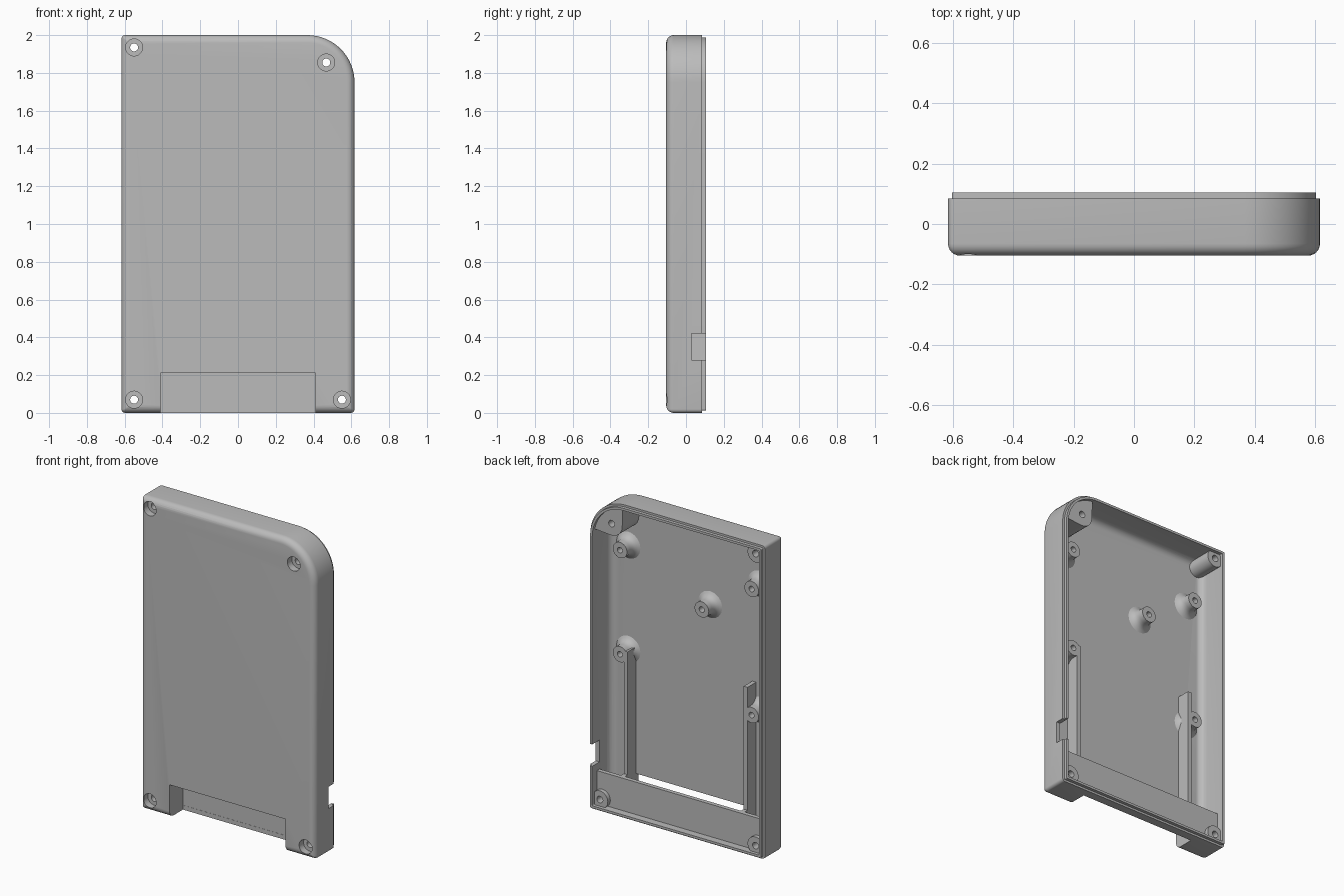
import bpy, bmesh
from math import sin, cos, pi, radians

cube = bpy.data.objects.get("Cube")
if cube:
    bpy.data.objects.remove(cube, do_unlink=True)

grey = bpy.data.materials.new("plain grey plastic")
grey.use_nodes = True
grey.diffuse_color = (0.5, 0.5, 0.5, 1)
grey.node_tree.nodes["Principled BSDF"].inputs["Base Color"].default_value = (0.5, 0.5, 0.5, 1)

W, H = 0.617, 2.0          # half width, height
FRONT, STEP, BACK = -0.105, 0.085, 0.105
FLOOR = -0.083             # inner face of the front panel
POST_TOP = 0.084


def loft(bm, rings):
    """Skin a list of equal-length rings and cap both ends."""
    loops = [[bm.verts.new(p) for p in ring] for ring in rings]
    n = len(loops[0])
    faces = [bm.faces.new((a[i], a[(i + 1) % n], b[(i + 1) % n], b[i]))
             for a, b in zip(loops, loops[1:]) for i in range(n)]
    faces += [bm.faces.new(loops[0]), bm.faces.new(loops[-1])]
    bmesh.ops.recalc_face_normals(bm, faces=faces)


def box(bm, x, y, z):
    corners = ((x[0], z[0]), (x[1], z[0]), (x[1], z[1]), (x[0], z[1]))
    loft(bm, [[(a, d, c) for a, c in corners] for d in y])


def lathe(bm, x, z, profile, n=32):
    """Turn (radius, y) pairs about an axis along y."""
    loft(bm, [[(x + r * cos(2 * pi * i / n), y, z + r * sin(2 * pi * i / n))
               for i in range(n)] for r, y in profile])


def finish(name, bm):
    mesh = bpy.data.meshes.new(name)
    bm.to_mesh(mesh)
    bm.free()
    mesh.materials.append(grey)
    obj = bpy.data.objects.new(name, mesh)
    bpy.context.collection.objects.link(obj)
    return obj


def part(name, build, *cutters):
    """Make an object, cut it and smooth its curved faces."""
    bm = bmesh.new()
    build(bm)
    obj = finish(name, bm)
    bpy.ops.object.select_all(action='DESELECT')
    bpy.context.view_layer.objects.active = obj
    obj.select_set(True)
    for cutter in cutters:
        mod = obj.modifiers.new("cut", 'BOOLEAN')
        mod.operation, mod.solver, mod.object = 'DIFFERENCE', 'EXACT', cutter
        bpy.ops.object.modifier_apply(modifier=mod.name)
    bpy.ops.object.shade_smooth_by_angle(angle=radians(30))
    return obj


def outline(inset, y):
    """Case outline with one large corner, shrunk by inset."""
    ring = []
    for sx, top, radius, start in ((1, 1, 0.25, 0), (-1, 1, 0.02, 90),
                                   (-1, 0, 0.02, 180), (1, 0, 0.02, 270)):
        r = max(radius - inset, 0.006)
        cx = sx * (W - inset - r)
        cz = H - inset - r if top else inset + r
        steps = 16 if radius > 0.1 else 5
        for i in range(steps + 1):
            a = radians(start + 90 * i / steps)
            ring.append((cx + r * cos(a), y, cz + r * sin(a)))
    return ring


# Cutters: stepped screw holes, front recess and side port
SCREWS = ((-0.55, 1.935), (0.467, 1.855), (-0.55, 0.07), (0.55, 0.07))
bm = bmesh.new()
for x, z in SCREWS:
    lathe(bm, x, z, ((0.045, -0.2), (0.045, -0.06), (0.021, -0.06), (0.021, 0.2)))
screw_cutter = finish("screw_cutter", bm)
bm = bmesh.new()
box(bm, (-0.41, 0.41), (-0.2, 0.03), (-0.1, 0.21))
box(bm, (0.5, 0.7), (0.03, 0.2), (0.28, 0.42))
opening_cutter = finish("opening_cutter", bm)
for cutter in (screw_cutter, opening_cutter):
    cutter.hide_render = True
    cutter.hide_set(True)


# Hollow tray: rounded front, stepped back rim, rounded inner floor
def build_shell(bm):
    r, q = 0.04, 0.045
    quarter = [pi / 2 * i / 6 for i in range(7)]
    rings = [outline(r - r * sin(a), FRONT + r - r * cos(a)) for a in quarter]
    rings += [outline(0, STEP), outline(0.013, STEP), outline(0.013, BACK),
              outline(0.028, BACK)]
    rings += [outline(0.028 + q - q * cos(a), FLOOR + q - q * sin(a)) for a in quarter]
    loft(bm, rings)


part("case_shell", build_shell, opening_cutter, screw_cutter)


# Screw posts in the three small corners
for name, (x, z) in zip(("top_right_post", "", "bottom_right_post", "bottom_left_post"), SCREWS):
    if name:
        part(name, lambda b: lathe(b, x, z, ((0.056, -0.088), (0.056, POST_TOP))), screw_cutter)


# Solid boss filling the large corner
def build_boss(bm):
    cx, cz, r = W - 0.25, H - 0.25, 0.232
    x, z = SCREWS[1]
    pts = [(cx + r * cos(radians(a)), cz + r * sin(radians(a))) for a in range(10, 86, 5)]
    pts += [(x - 0.075 * cos(radians(a)), z - 0.075 * sin(radians(a))) for a in range(0, 91, 15)]
    loft(bm, [[(px, y, pz) for px, pz in pts] for y in (-0.09, POST_TOP)])


part("corner_boss", build_boss, screw_cutter)

# Board standoffs with flared feet and blind holes
STANDOFF = ((0.09, FLOOR - 0.003), (0.074, -0.077), (0.06, -0.064), (0.052, -0.048),
            (0.05, -0.03), (0.05, 0.003), (0.018, 0.003), (0.018, -0.05))
for i, (x, z) in enumerate(((0.465, 1.655), (-0.465, 1.655), (-0.113, 1.43),
                            (0.465, 0.99), (-0.465, 0.85))):
    part(f"standoff_{i + 1}", lambda b: lathe(b, x, z, STANDOFF))

# Rails beside the front opening, and the recess side walls below them
for side, s in (("left", 1), ("right", -1)):
    xs = (s * 0.41, s * 0.437)
    part(side + "_rail", lambda b: box(b, xs, (-0.09, 0.003), (0.2, 1.02)))
    part(side + "_recess_wall", lambda b: box(b, xs, (-0.09, 0.04), (0.015, 0.235)))

# Plate behind the recess
part("recess_back_plate",
     lambda b: box(b, (-0.6, 0.6), (0.031, 0.058), (0.008, 0.235)), screw_cutter)
